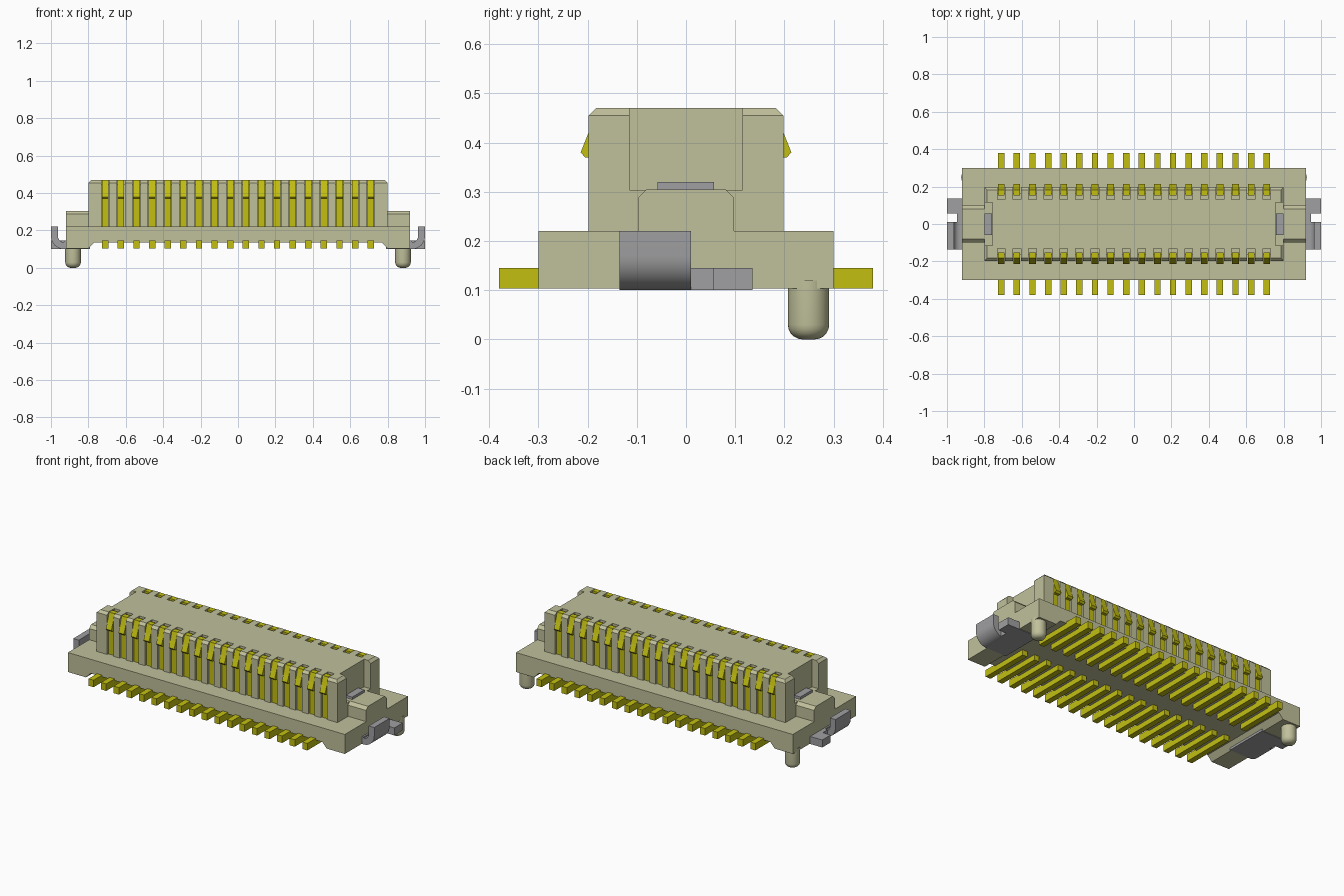
import bpy, bmesh, math
from mathutils import Vector

old = bpy.data.objects.get("Cube")
if old:
    bpy.data.objects.remove(old, do_unlink=True)


def material(name, rgb):
    m = bpy.data.materials.new(name)
    m.use_nodes = True
    col = (*rgb, 1.0)
    m.diffuse_color = col
    m.node_tree.nodes["Principled BSDF"].inputs["Base Color"].default_value = col
    return m


CREAM = material("cream plastic", (0.53, 0.53, 0.33))
YELLOW = material("yellow contact metal", (0.54, 0.52, 0.006))
GREY = material("grey clip metal", (0.35, 0.35, 0.36))


def finish(name, bm, mat, smooth=False):
    bmesh.ops.recalc_face_normals(bm, faces=bm.faces)
    me = bpy.data.meshes.new(name)
    bm.to_mesh(me)
    bm.free()
    ob = bpy.data.objects.new(name, me)
    bpy.context.collection.objects.link(ob)
    if mat:
        me.materials.append(mat)
    if smooth:
        bpy.ops.object.select_all(action='DESELECT')
        ob.select_set(True)
        bpy.context.view_layer.objects.active = ob
        bpy.ops.object.shade_smooth_by_angle(angle=math.radians(35))
    return ob


def add_prism(bm, pts, axis, lo, hi, sx=1, sy=1):
    """Extrude a 2D profile along an axis, optionally mirrored in x or y."""
    def place(a, b, t):
        p = {'x': (t, a, b), 'y': (a, t, b), 'z': (a, b, t)}[axis]
        return (p[0] * sx, p[1] * sy, p[2])
    v0 = [bm.verts.new(place(a, b, lo)) for a, b in pts]
    v1 = [bm.verts.new(place(a, b, hi)) for a, b in pts]
    bm.faces.new(v0)
    bm.faces.new(v1)
    n = len(pts)
    for i in range(n):
        j = (i + 1) % n
        bm.faces.new((v0[i], v0[j], v1[j], v1[i]))


def rect(a0, a1, b0, b1):
    return [(a0, b0), (a1, b0), (a1, b1), (a0, b1)]


def prism(name, mat, pts, axis, lo, hi, sx=1, sy=1, smooth=False):
    bm = bmesh.new()
    add_prism(bm, pts, axis, lo, hi, sx, sy)
    return finish(name, bm, mat, smooth)


def row(name, mat, pts, half_width, sides=(1, -1)):
    """Repeat a y-z profile at every contact position."""
    bm = bmesh.new()
    for s in sides:
        for x in CONTACT_X:
            add_prism(bm, pts, 'x', x - half_width, x + half_width, sy=s)
    return finish(name, bm, mat)


def cut(target, cutter):
    mod = target.modifiers.new("cut", 'BOOLEAN')
    mod.operation = 'DIFFERENCE'
    mod.solver = 'EXACT'
    mod.object = cutter
    cutter.hide_render = True
    bpy.ops.object.select_all(action='DESELECT')
    target.select_set(True)
    bpy.context.view_layer.objects.active = target
    bpy.ops.object.modifier_apply(modifier=mod.name)
    bpy.data.objects.remove(cutter, do_unlink=True)


CONTACT_X = [-0.71 + i * 1.42 / 17 for i in range(18)]

# Base slab with a raised underside between its two feet
prism("base", CREAM,
      [(-0.92, 0.103), (-0.80, 0.103), (-0.77, 0.135), (0.77, 0.135),
       (0.80, 0.103), (0.92, 0.103), (0.92, 0.22), (-0.92, 0.22)],
      'y', -0.30, 0.30)

# Housing with chamfered top rim
bm = bmesh.new()
add_prism(bm, rect(-0.80, 0.80, -0.198, 0.198), 'z', 0.20, 0.47)
bmesh.ops.recalc_face_normals(bm, faces=bm.faces)
top = [e for e in bm.edges if all(v.co.z > 0.46 for v in e.verts)]
bmesh.ops.bevel(bm, geom=top, offset=0.015, segments=1, affect='EDGES')
housing = finish("housing", bm, CREAM)

# Contact slots down the sides and pockets in the top
cut(housing, row("slot_cutter", None,
                 [(0.25, 0.21), (0.25, 0.5), (0.13, 0.5), (0.13, 0.445),
                  (0.165, 0.445), (0.165, 0.21)], 0.021))

# Notches in both ends
bm = bmesh.new()
for s in (1, -1):
    add_prism(bm, rect(0.757, 0.85, -0.115, 0.115), 'z', 0.304, 0.55, sx=s)
cut(housing, finish("notch_cutter", bm, None))

# Contact blades with the latching bulge, and solder tails below
row("contact_blades", YELLOW,
    [(0.165, 0.20), (0.188, 0.20), (0.188, 0.37), (0.205, 0.37),
     (0.214, 0.38), (0.198, 0.42), (0.183, 0.469), (0.152, 0.469),
     (0.152, 0.445), (0.165, 0.445)], 0.018)
row("solder_tails", YELLOW, rect(0.07, 0.38, 0.103, 0.145), 0.017)

# Bent clip profile: flat underneath, curling up at the outer end
arc = [math.radians(-90 + 90 * i / 10) for i in range(11)]
outer = [(0.93 + 0.07 * math.cos(a), 0.17 + 0.07 * math.sin(a)) for a in arc]
inner = [(0.93 + 0.033 * math.cos(a), 0.17 + 0.033 * math.sin(a)) for a in arc]
curl = outer + [(1.0, 0.22), (0.963, 0.22)] + inner[::-1]

for s, side in ((1, "left"), (-1, "right")):
    # End block with chamfered shoulders
    prism(side + "_end_block", CREAM,
          [(-0.098, 0.20), (0.098, 0.20), (0.098, 0.287), (0.08, 0.305),
           (-0.08, 0.305), (-0.098, 0.287)], 'x', 0.74, 0.92, sx=s)

    # Metal clip: curled tab, flat foot and upright
    prism(side + "_clip_curl", GREY, curl, 'y', -0.135, 0.01, sx=s, smooth=True)
    prism(side + "_clip_foot", GREY,
          [(0.79, -0.135), (0.93, -0.135), (0.93, 0.01), (0.947, 0.01),
           (0.947, 0.055), (1.0, 0.055), (1.0, 0.135), (0.79, 0.135)],
          'z', 0.10, 0.145, sx=s)
    prism(side + "_clip_upright", GREY, rect(0.758, 0.80, -0.058, 0.057),
          'z', 0.14, 0.32, sx=s)

    # Round locating peg with a domed tip
    bm = bmesh.new()
    bmesh.ops.create_cone(bm, cap_ends=True, segments=32, radius1=0.042,
                          radius2=0.042, depth=0.12)
    bmesh.ops.translate(bm, verts=bm.verts, vec=Vector((0.882 * s, 0.249, 0.06)))
    rim = [e for e in bm.edges if all(v.co.z < 0.01 for v in e.verts)]
    bmesh.ops.bevel(bm, geom=rim, offset=0.03, segments=5, profile=0.5,
                    affect='EDGES')
    finish(side + "_peg", bm, CREAM, smooth=True)
